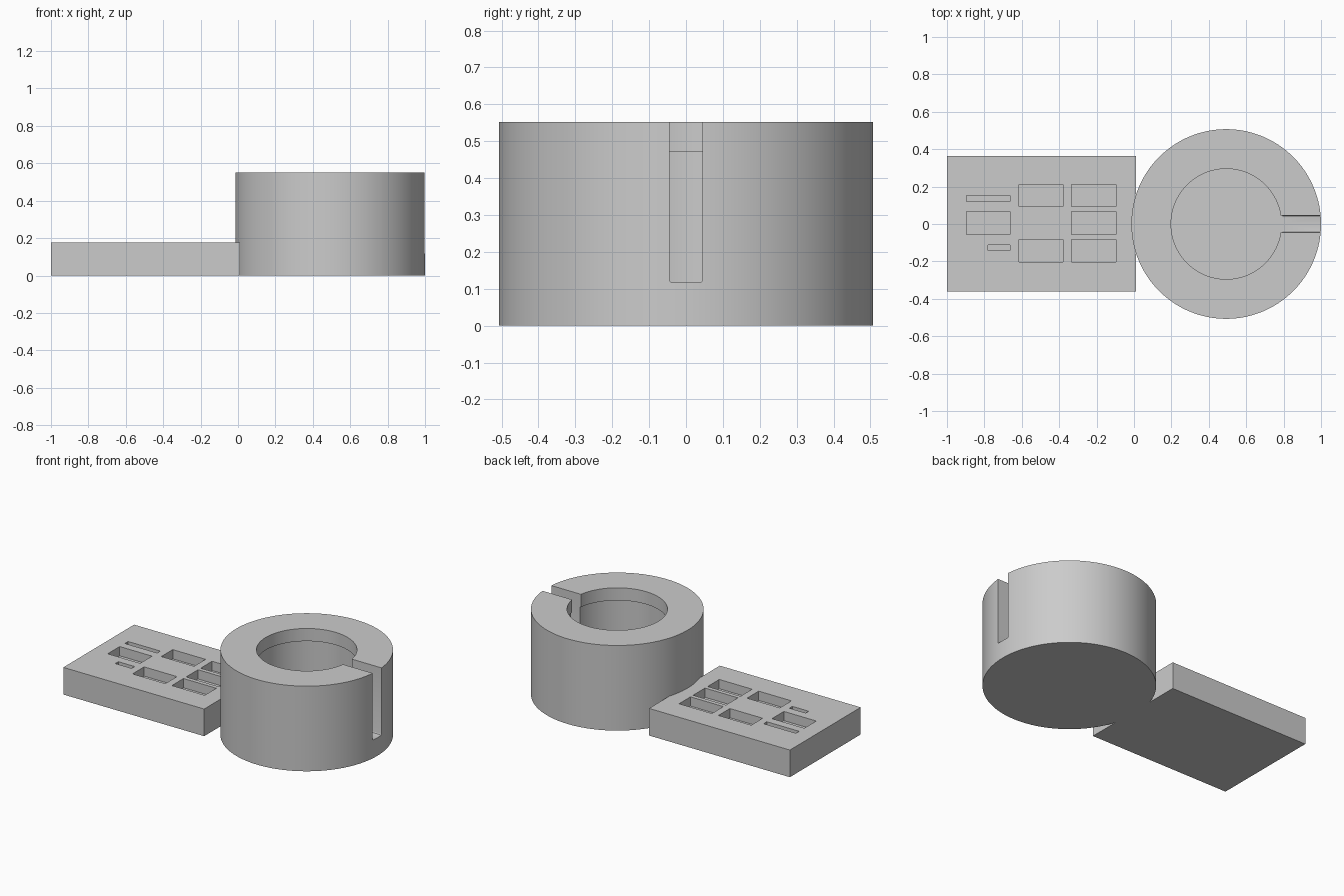
import bpy, bmesh, math

if "Cube" in bpy.data.objects:
    bpy.data.objects.remove(bpy.data.objects["Cube"])

grey = bpy.data.materials.new("plain grey")
grey.diffuse_color = (0.6, 0.6, 0.6, 1)
grey.use_nodes = True
grey.node_tree.nodes["Principled BSDF"].inputs["Base Color"].default_value = grey.diffuse_color


def finish(name, bm):
    bmesh.ops.recalc_face_normals(bm, faces=bm.faces)
    me = bpy.data.meshes.new(name)
    bm.to_mesh(me)
    bm.free()
    me.materials.append(grey)
    ob = bpy.data.objects.new(name, me)
    bpy.context.collection.objects.link(ob)
    return ob


def box(name, x0, x1, y0, y1, z0, z1):
    bm = bmesh.new()
    bmesh.ops.create_cube(bm, size=1)
    for v in bm.verts:
        v.co = [a + (c + 0.5) * (b - a) for c, a, b in
                zip(v.co, (x0, y0, z0), (x1, y1, z1))]
    return finish(name, bm)


def lathe(name, cx, profile, n=128):
    """Closed solid of revolution from (radius, z) points."""
    bm = bmesh.new()
    rings = [[bm.verts.new((cx + r * math.cos(2 * math.pi * i / n),
                            r * math.sin(2 * math.pi * i / n), z))
              for i in range(n)] for r, z in profile]
    for a, b in zip(rings, rings[1:]):
        for i in range(n):
            j = (i + 1) % n
            bm.faces.new((a[i], a[j], b[j], b[i]))
    bm.faces.new(rings[0][::-1])
    bm.faces.new(rings[-1])
    return finish(name, bm)


def cut(target, cutter):
    """Subtract the cutter, then remove it."""
    cutter.hide_render = True
    bpy.context.view_layer.objects.active = target
    mod = target.modifiers.new("cut", 'BOOLEAN')
    mod.operation, mod.solver, mod.object = 'DIFFERENCE', 'EXACT', cutter
    bpy.ops.object.modifier_apply(modifier=mod.name)
    bpy.data.objects.remove(cutter, do_unlink=True)


# Round cup, hollow with a slim lip around the mouth
CX, R, H = 0.493, 0.507, 0.552
FLOOR, LIP = 0.115, 0.47
cup = lathe("cup", CX, [(R, 0), (R, H)])
cut(cup, lathe("cavity_cutter", CX, [(0.304, FLOOR), (0.304, LIP),
                                     (0.295, LIP), (0.295, H + 0.1)]))

# Vertical slot through the cup wall, slightly rounded at its bottom
slot = box("slot_cutter", CX + 0.15, 1.1, -0.045, 0.045, FLOOR + 0.002, H + 0.1)
bm = bmesh.new()
bm.from_mesh(slot.data)
edges = [e for e in bm.edges
         if all(v.co.z < 0.2 for v in e.verts)
         and abs(e.verts[0].co.x - e.verts[1].co.x) > 0.1]
bmesh.ops.bevel(bm, geom=edges, offset=0.007, segments=3, profile=0.5,
                affect='EDGES')
bm.to_mesh(slot.data)
bm.free()
cut(cup, slot)

# Flat plate with rectangular pockets in its top
TOP, DEPTH = 0.176, 0.06
plate = box("plate", -1, 0.01, -0.361, 0.364, 0, TOP)
UPPER, MIDDLE, LOWER = (0.093, 0.21), (-0.056, 0.066), (-0.202, -0.083)
LEFT, CENTRE, RIGHT = (-0.895, -0.663), (-0.615, -0.38), (-0.333, -0.097)
pockets = [(LEFT, (0.119, 0.152)), (LEFT, MIDDLE),
           ((-0.781, -0.663), (-0.142, -0.111)),
           (CENTRE, UPPER), (CENTRE, LOWER),
           (RIGHT, UPPER), (RIGHT, MIDDLE), (RIGHT, LOWER)]
for xs, ys in pockets:
    cut(plate, box("pocket_cutter", *xs, *ys, TOP - DEPTH, TOP + 0.1))

# Smooth round walls, keep edges crisp
bpy.ops.object.select_all(action='DESELECT')
cup.select_set(True)
bpy.context.view_layer.objects.active = cup
bpy.ops.object.shade_smooth_by_angle(angle=math.radians(30))
